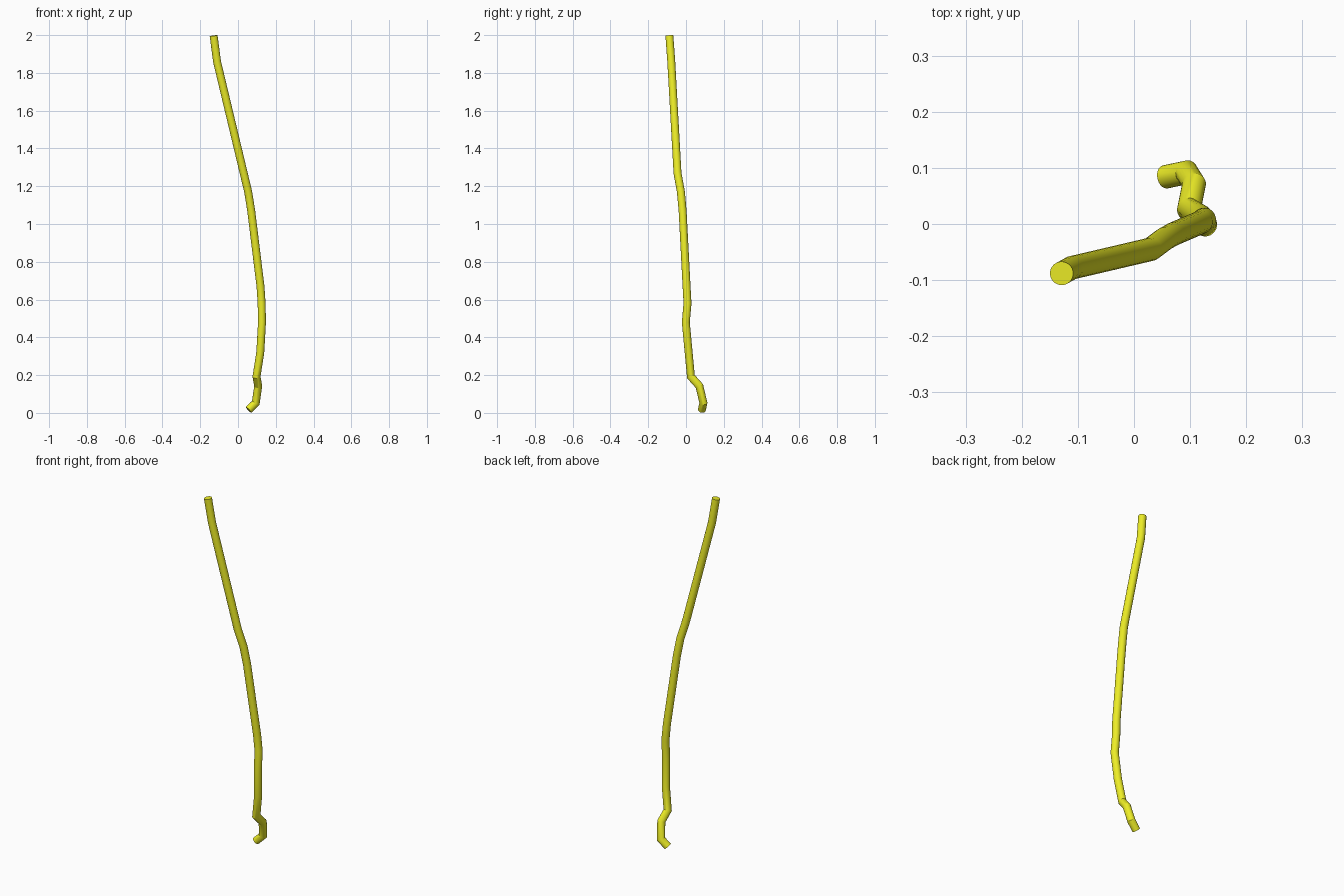
import bpy, bmesh, math
from mathutils import Vector

if "Cube" in bpy.data.objects:
    bpy.data.objects.remove(bpy.data.objects["Cube"])

RADIUS = 0.021
SIDES = 24

# Centre line of the bent rod, bottom to top
PATH = [Vector(p) for p in (
    (0.056, 0.084, 0.016), (0.094, 0.092, 0.053), (0.107, 0.071, 0.142),
    (0.098, 0.026, 0.192), (0.118, 0.014, 0.32), (0.127, -0.001, 0.48),
    (0.125, 0.008, 0.58), (0.119, 0.003, 0.67), (0.070, -0.018, 1.07),
    (0.054, -0.027, 1.17), (0.030, -0.045, 1.27), (-0.111, -0.078, 1.86),
    (-0.129, -0.088, 1.997))]


def mitred_tube(name, path, radius, sides):
    """Sweep a circle along straight segments, cutting each joint on its mitre plane."""
    dirs = [(b - a).normalized() for a, b in zip(path, path[1:])]
    side = dirs[0].orthogonal().normalized()
    other = dirs[0].cross(side)
    ring = []
    for i in range(sides):
        a = 2 * math.pi * i / sides
        ring.append(path[0] + radius * (math.cos(a) * side + math.sin(a) * other))
    bm = bmesh.new()
    prev = [bm.verts.new(p) for p in ring]
    bm.faces.new(prev[::-1])
    for k, d in enumerate(dirs):
        end = path[k + 1]
        normal = (d + dirs[k + 1]).normalized() if k + 1 < len(dirs) else d
        # slide every point along the segment until it meets the joint plane
        ring = [p + d * ((end - p).dot(normal) / d.dot(normal)) for p in ring]
        cur = [bm.verts.new(p) for p in ring]
        for i in range(sides):
            j = (i + 1) % sides
            bm.faces.new((prev[i], prev[j], cur[j], cur[i]))
        prev = cur
    bm.faces.new(prev)
    bmesh.ops.recalc_face_normals(bm, faces=bm.faces[:])
    mesh = bpy.data.meshes.new(name)
    bm.to_mesh(mesh)
    bm.free()
    obj = bpy.data.objects.new(name, mesh)
    bpy.context.collection.objects.link(obj)
    return obj


# Yellow bent rod
rod = mitred_tube("bent_rod", PATH, RADIUS, SIDES)
yellow = bpy.data.materials.new("yellow")
yellow.diffuse_color = (0.85, 0.85, 0.02, 1)
yellow.use_nodes = True
yellow.node_tree.nodes["Principled BSDF"].inputs["Base Color"].default_value = yellow.diffuse_color
rod.data.materials.append(yellow)

bpy.context.view_layer.objects.active = rod
rod.select_set(True)
bpy.ops.object.shade_smooth_by_angle(angle=math.radians(25))
